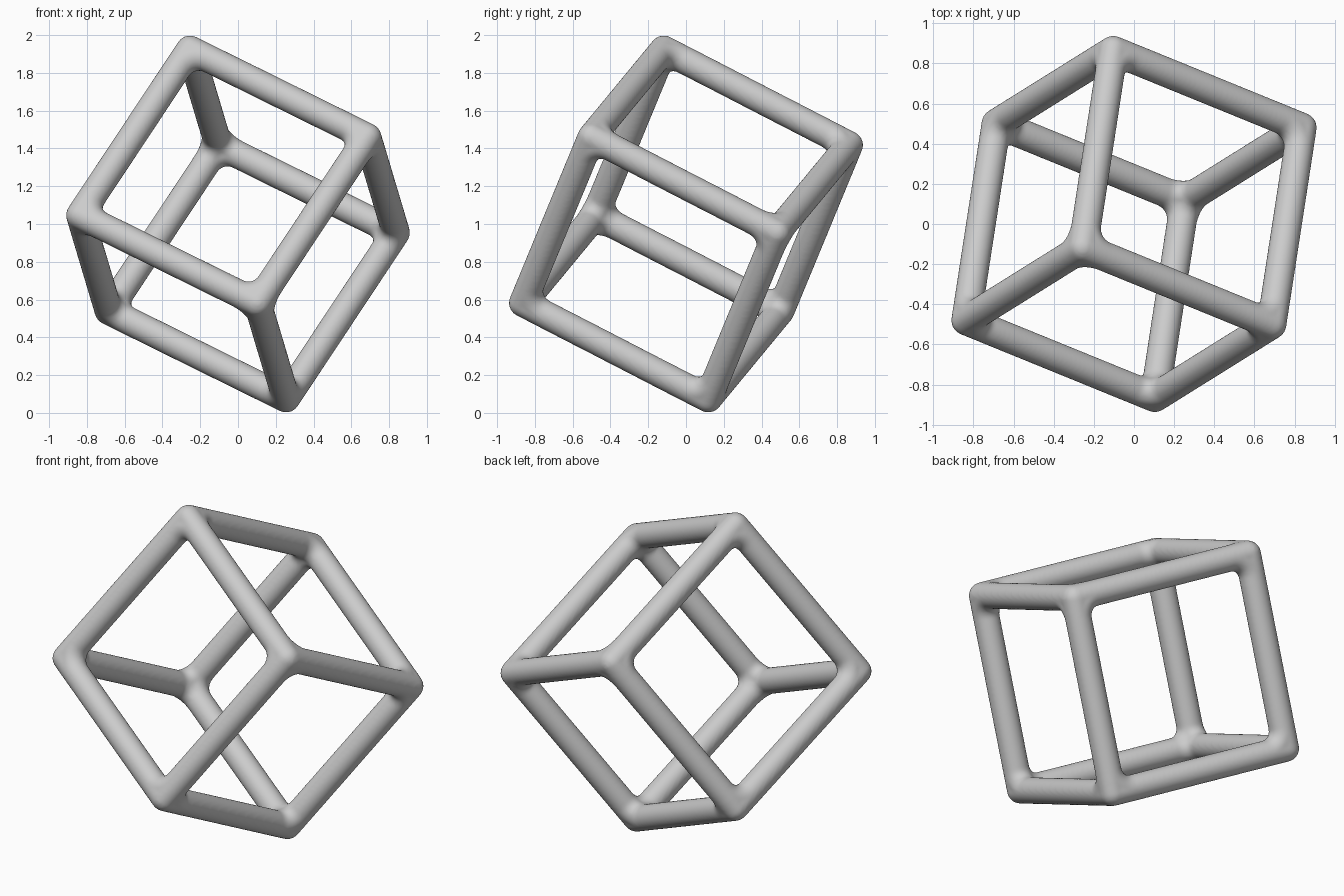
import bpy, bmesh, math
from itertools import combinations, product
from mathutils import Vector, Matrix

if "Cube" in bpy.data.objects:
    bpy.data.objects.remove(bpy.data.objects["Cube"])

R = 0.074            # bar radius
BEND = R + 0.05      # centre-line radius of the inner corner fillets
SIDES = 40
CENTRE = Vector((0, 0, 1))
# three edge vectors of the tilted cube
EDGES = [Vector(v) for v in ((0.151, 0.981, -0.506),
                             (-0.582, -0.363, -0.878),
                             (0.940, -0.383, -0.464))]

bm = bmesh.new()


def tube(sections):
    """Closed round tube through (centre, u, v) sections."""
    rings = []
    for c, u, v in sections:
        rings.append([bm.verts.new(c + R * (u * math.cos(t) + v * math.sin(t)))
                      for t in (2 * math.pi * i / SIDES for i in range(SIDES))])
    for a, b in zip(rings, rings[1:]):
        for i in range(SIDES):
            j = (i + 1) % SIDES
            bm.faces.new((a[i], a[j], b[j], b[i]))
    bm.faces.new(rings[0][::-1])
    bm.faces.new(rings[-1])


def corner(signs):
    return CENTRE + sum((e * s / 2 for e, s in zip(EDGES, signs)), Vector())


# twelve straight bars
for k in range(3):
    u = EDGES[(k + 1) % 3].normalized()
    v = EDGES[(k + 2) % 3].normalized()
    for s1, s2 in product((-1, 1), repeat=2):
        signs = [0, 0, 0]
        signs[(k + 1) % 3], signs[(k + 2) % 3] = s1, s2
        mid = corner(signs)
        tube([(mid - EDGES[k] / 2, u, v), (mid + EDGES[k] / 2, u, v)])

# rounded corners, with a small elbow filleting each pair of bars
for signs in product((-1, 1), repeat=3):
    p = corner(signs)
    bmesh.ops.create_uvsphere(bm, u_segments=SIDES, v_segments=20, radius=R,
                              matrix=Matrix.Translation(p))
    inward = [-s * e.normalized() for s, e in zip(signs, EDGES)]
    for a, b in combinations(inward, 2):
        n = a.cross(b).normalized()
        c = p + BEND * (a + b)
        sections = []
        for i in range(9):
            t = math.pi / 2 * i / 8
            u = b * math.cos(t) + a * math.sin(t)
            sections.append((c - BEND * u, u, n))
        tube(sections)

bmesh.ops.recalc_face_normals(bm, faces=bm.faces[:])
mesh = bpy.data.meshes.new("cube_frame")
bm.to_mesh(mesh)
bm.free()
frame = bpy.data.objects.new("cube_frame", mesh)
bpy.context.collection.objects.link(frame)

# fuse everything into one smooth skin
fuse = frame.modifiers.new("fuse", 'REMESH')
fuse.mode = 'VOXEL'
fuse.voxel_size = 0.011
fuse.use_smooth_shade = True
blend = frame.modifiers.new("blend", 'SMOOTH')
blend.factor = 0.5
blend.iterations = 4
